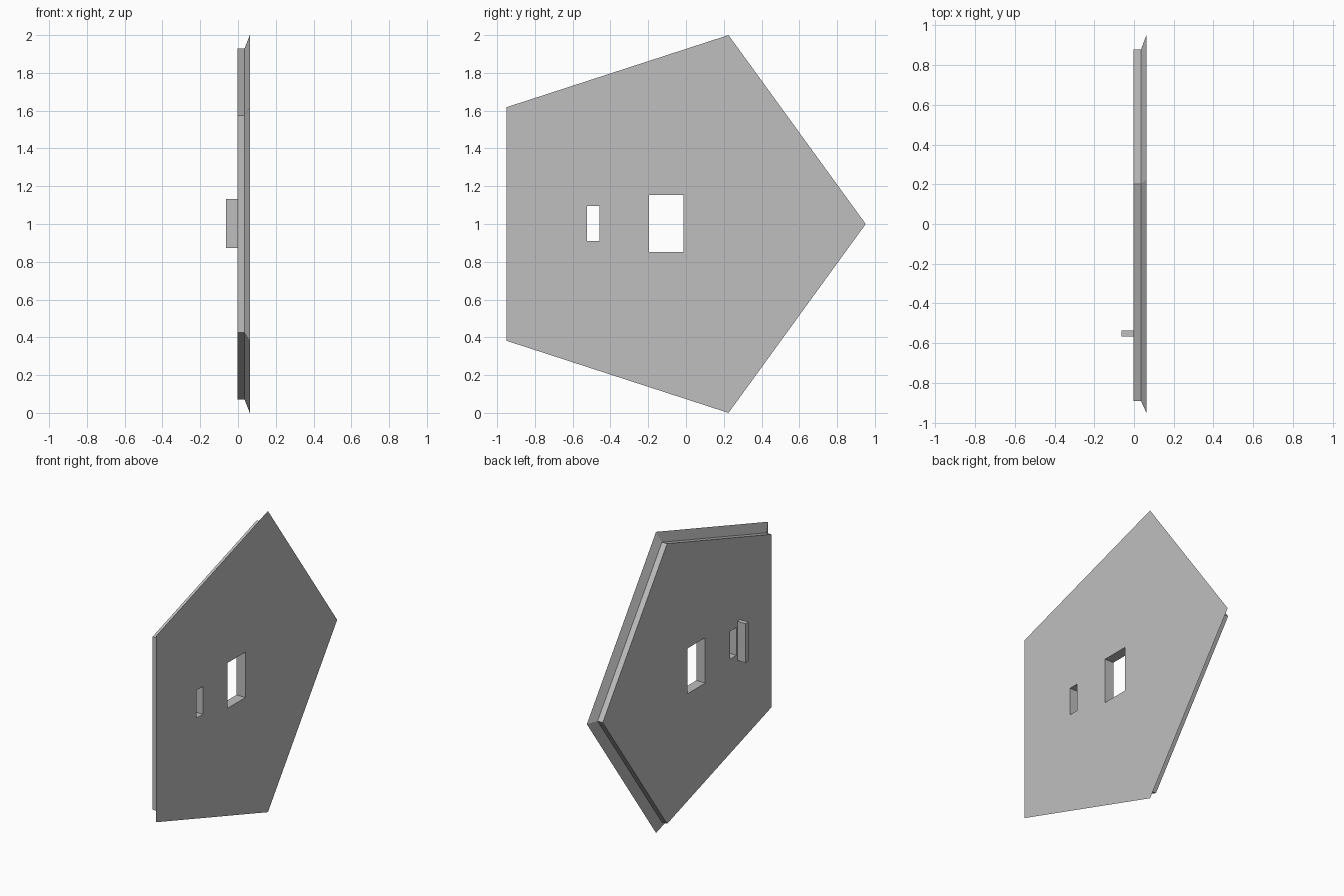
import bpy, bmesh
from math import cos, sin, tau
from mathutils import Vector

cube = bpy.data.objects.get("Cube")
if cube:
    bpy.data.objects.remove(cube, do_unlink=True)

# Single plain grey
grey = bpy.data.materials.new("plain_grey")
grey.use_nodes = True
colour = (0.52, 0.52, 0.52, 1)
grey.diffuse_color = colour
grey.node_tree.nodes["Principled BSDF"].inputs["Base Color"].default_value = colour

CENTRE_Y, CENTRE_Z = -0.1, 1.0


def make_object(name, bm):
    bmesh.ops.recalc_face_normals(bm, faces=bm.faces)
    mesh = bpy.data.meshes.new(name)
    bm.to_mesh(mesh)
    bm.free()
    mesh.materials.append(grey)
    obj = bpy.data.objects.new(name, mesh)
    bpy.context.collection.objects.link(obj)
    return obj


def box(name, low, high):
    low, high = Vector(low), Vector(high)
    bm = bmesh.new()
    bmesh.ops.create_cube(bm, size=1)
    bmesh.ops.scale(bm, vec=high - low, verts=bm.verts)
    bmesh.ops.translate(bm, vec=(low + high) / 2, verts=bm.verts)
    return make_object(name, bm)


# Pentagonal plate: straight inner layer, then a flared rim to the outer face
def pentagon_plate(name, sections):
    bm = bmesh.new()
    rings = [[bm.verts.new((x, CENTRE_Y + r * cos(i * tau / 5),
                            CENTRE_Z + r * sin(i * tau / 5))) for i in range(5)]
             for x, r in sections]
    for a, b in zip(rings, rings[1:]):
        for i in range(5):
            j = (i + 1) % 5
            bm.faces.new((a[i], a[j], b[j], b[i]))
    bm.faces.new(rings[0])
    bm.faces.new(rings[-1])
    return make_object(name, bm)


plate = pentagon_plate("pentagon_plate",
                       [(-0.003, 0.978), (0.035, 0.978), (0.0625, 1.0515)])

# Window and slot cut right through the plate
openings = {
    "window_cutter": ((-0.2, -0.197, 0.852), (0.2, -0.012, 1.153)),
    "slot_cutter": ((-0.2, -0.525, 0.911), (0.2, -0.457, 1.096)),
}
for name, (low, high) in openings.items():
    cutter = box(name, low, high)
    cutter.hide_render = True
    cut = plate.modifiers.new(name, "BOOLEAN")
    cut.operation = "DIFFERENCE"
    cut.solver = "EXACT"
    cut.object = cutter
    bpy.context.view_layer.objects.active = plate
    bpy.ops.object.modifier_apply(modifier=cut.name)
    bpy.data.objects.remove(cutter, do_unlink=True)

# Upright tab on the inner face, beside the slot
box("tab", (-0.0625, -0.566, 0.873), (0.002, -0.535, 1.133))
